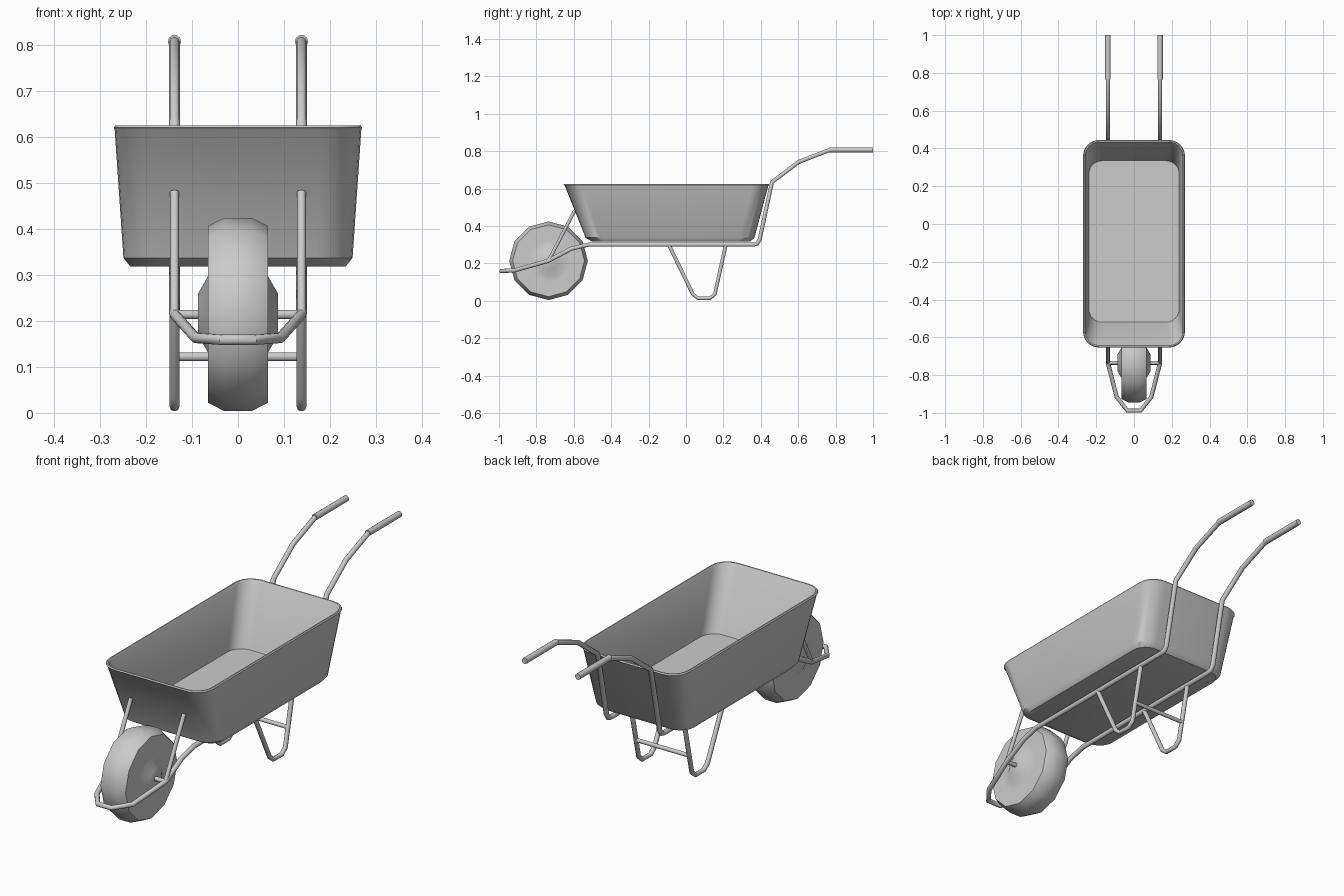
import bpy, bmesh, math

if "Cube" in bpy.data.objects:
    bpy.data.objects.remove(bpy.data.objects["Cube"])


def finish(bm, name, angle=40):
    bmesh.ops.recalc_face_normals(bm, faces=bm.faces)
    me = bpy.data.meshes.new(name)
    bm.to_mesh(me)
    bm.free()
    ob = bpy.data.objects.new(name, me)
    bpy.context.collection.objects.link(ob)
    smooth(ob, angle)
    return ob


def smooth(ob, angle):
    bpy.ops.object.select_all(action='DESELECT')
    ob.select_set(True)
    bpy.context.view_layer.objects.active = ob
    bpy.ops.object.shade_smooth_by_angle(angle=math.radians(angle))


def tube(name, pts, r):
    cu = bpy.data.curves.new(name, 'CURVE')
    cu.dimensions = '3D'
    cu.bevel_depth = r
    cu.bevel_resolution = 3
    cu.use_fill_caps = True
    sp = cu.splines.new('POLY')
    sp.points.add(len(pts) - 1)
    for p, c in zip(sp.points, pts):
        p.co = (*c, 1)
    ob = bpy.data.objects.new(name, cu)
    bpy.context.collection.objects.link(ob)
    bpy.ops.object.select_all(action='DESELECT')
    ob.select_set(True)
    bpy.context.view_layer.objects.active = ob
    bpy.ops.object.convert(target='MESH')
    ob = bpy.context.view_layer.objects.active
    smooth(ob, 40)
    return ob


def rounded_ring(bm, hx, y0, y1, rad, z, seg=6):
    ring = []
    corners = [(hx - rad, y1 - rad), (-hx + rad, y1 - rad),
               (-hx + rad, y0 + rad), (hx - rad, y0 + rad)]
    for q, (cx, cy) in enumerate(corners):
        for i in range(seg + 1):
            a = math.pi / 2 * (q + i / seg)
            ring.append(bm.verts.new((cx + rad * math.cos(a), cy + rad * math.sin(a), z)))
    return ring


def bridge(bm, a, b):
    n = len(a)
    for i in range(n):
        bm.faces.new((a[i], a[(i + 1) % n], b[(i + 1) % n], b[i]))


# Tray: outer bottom, outer wall, rounded rim, inner wall, inner floor
bm = bmesh.new()
sections = [(.234, -.505, .345, .07, .318), (.249, -.537, .366, .08, .337),
            (.268, -.648, .440, .085, .615), (.270, -.654, .445, .085, .620),
            (.266, -.650, .441, .082, .625), (.260, -.644, .435, .077, .625),
            (.256, -.639, .430, .075, .618), (.239, -.520, .335, .07, .340)]
rings = [rounded_ring(bm, *s) for s in sections]
for a, b in zip(rings, rings[1:]):
    bridge(bm, a, b)
bm.faces.new(rings[0])
bm.faces.new(rings[-1])
finish(bm, "tray", 35)

# Wheel: 12-sided lathe around the axle
AY, AZ, N = -.735, .214, 12
half = [(.21, .03), (.192, .065), (.115, .065), (.085, .064), (.045, .087)]
profile = [(r, -x) for r, x in reversed(half)] + half
bm = bmesh.new()
rings = []
for r, x in profile:
    rings.append([bm.verts.new((x, AY + r * math.sin(2 * math.pi * i / N),
                                AZ + r * math.cos(2 * math.pi * i / N))) for i in range(N)])
for a, b in zip(rings, rings[1:]):
    bridge(bm, a, b)
bm.faces.new(rings[0])
bm.faces.new(rings[-1])
finish(bm, "wheel", 60)

# Frame: one continuous tube from handle to handle around the wheel
X = .138
side = [(X, .98, .807), (X, .765, .805), (X, .604, .743), (X, .46, .635),
        (X, .393, .325), (X, .38, .305), (X, .36, .30), (X, -.524, .30), (X, -.615, .278),
        (X, -.735, .214), (.092, -.915, .163), (.035, -.988, .159)]
tube("frame", side + [(-x, y, z) for x, y, z in reversed(side)], .0115)

# Axle and leg cross bar
tube("axle", [(-X, AY, AZ), (X, AY, AZ)], .0105)
tube("leg_cross_bar", [(-X, .174, .122), (X, .174, .122)], .0095)

# Paired grips, legs and tray struts
for s, tag in ((-1, "left"), (1, "right")):
    x = s * X
    tube(f"grip_{tag}", [(x, .765, .807), (x, 1.0, .807)], .0145)
    tube(f"leg_{tag}", [(x, -.09, .295), (x, .037, .035), (x, .065, .013),
                        (x, .127, .013), (x, .154, .035), (x, .212, .295)], .0105)
    tube(f"strut_{tag}", [(x, AY, AZ), (x, -.596, .48)], .0095)
